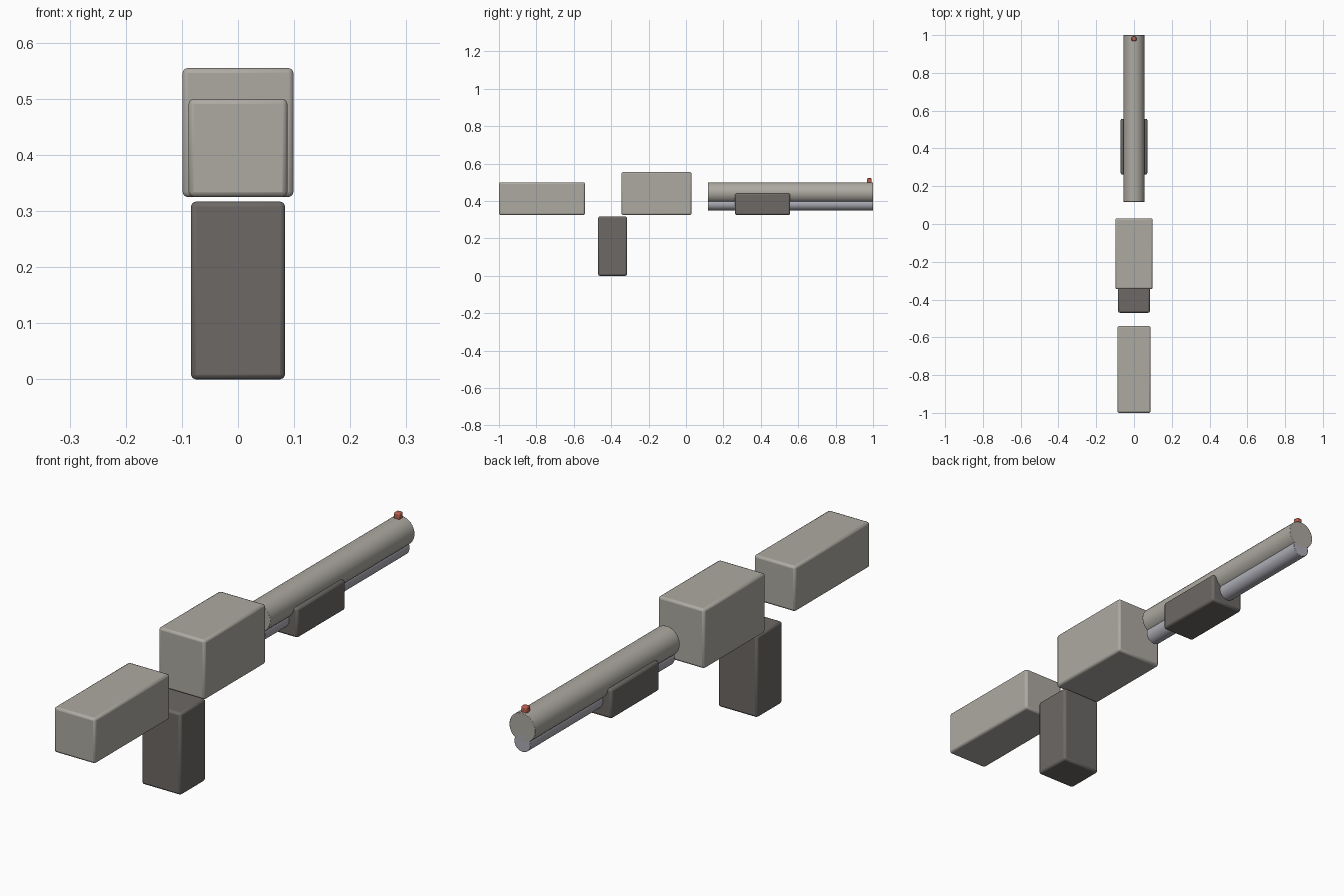
import bpy, math

if "Cube" in bpy.data.objects:
    bpy.data.objects.remove(bpy.data.objects["Cube"])


def material(name, rgb):
    m = bpy.data.materials.new(name)
    m.diffuse_color = (*rgb, 1)
    m.use_nodes = True
    m.node_tree.nodes["Principled BSDF"].inputs["Base Color"].default_value = m.diffuse_color
    return m


LIGHT = material("warm_grey", (0.42, 0.40, 0.36))
DARK = material("dark_grey", (0.15, 0.14, 0.13))
STEEL = material("steel", (0.42, 0.42, 0.47))
RED = material("red", (0.5, 0.12, 0.08))


def finish(name, mat, bevel):
    ob = bpy.context.object
    ob.name = name
    ob.data.materials.append(mat)
    bpy.ops.object.transform_apply(location=False, rotation=True, scale=True)
    mod = ob.modifiers.new("soft_edges", 'BEVEL')
    mod.width = bevel
    mod.segments = 2
    mod.limit_method = 'ANGLE'
    bpy.ops.object.shade_smooth_by_angle(angle=math.radians(35))
    return ob


def block(name, half_x, y, z, mat, bevel=0.009):
    bpy.ops.mesh.primitive_cube_add(size=1, location=(0, sum(y) / 2, sum(z) / 2))
    bpy.context.object.scale = (2 * half_x, y[1] - y[0], z[1] - z[0])
    return finish(name, mat, bevel)


def tube(name, radius, y, z, mat):
    bpy.ops.mesh.primitive_cylinder_add(
        vertices=32, radius=radius, depth=y[1] - y[0],
        location=(0, sum(y) / 2, z), rotation=(math.pi / 2, 0, 0))
    return finish(name, mat, 0.002)


# Main body blocks
block("stock", 0.088, (-1.0, -0.54), (0.325, 0.50), LIGHT)
block("receiver", 0.099, (-0.345, 0.03), (0.325, 0.555), LIGHT)
block("grip", 0.084, (-0.47, -0.315), (0.0, 0.317), DARK)

# Barrel with magazine tube and sliding fore-end
tube("barrel", 0.056, (0.117, 1.0), 0.444, LIGHT)
tube("magazine_tube", 0.035, (0.117, 1.0), 0.385, STEEL)
block("fore_end", 0.071, (0.262, 0.557), (0.325, 0.44), DARK)

# Front sight bead
block("front_sight", 0.012, (0.968, 0.992), (0.495, 0.522), RED, 0.005)
